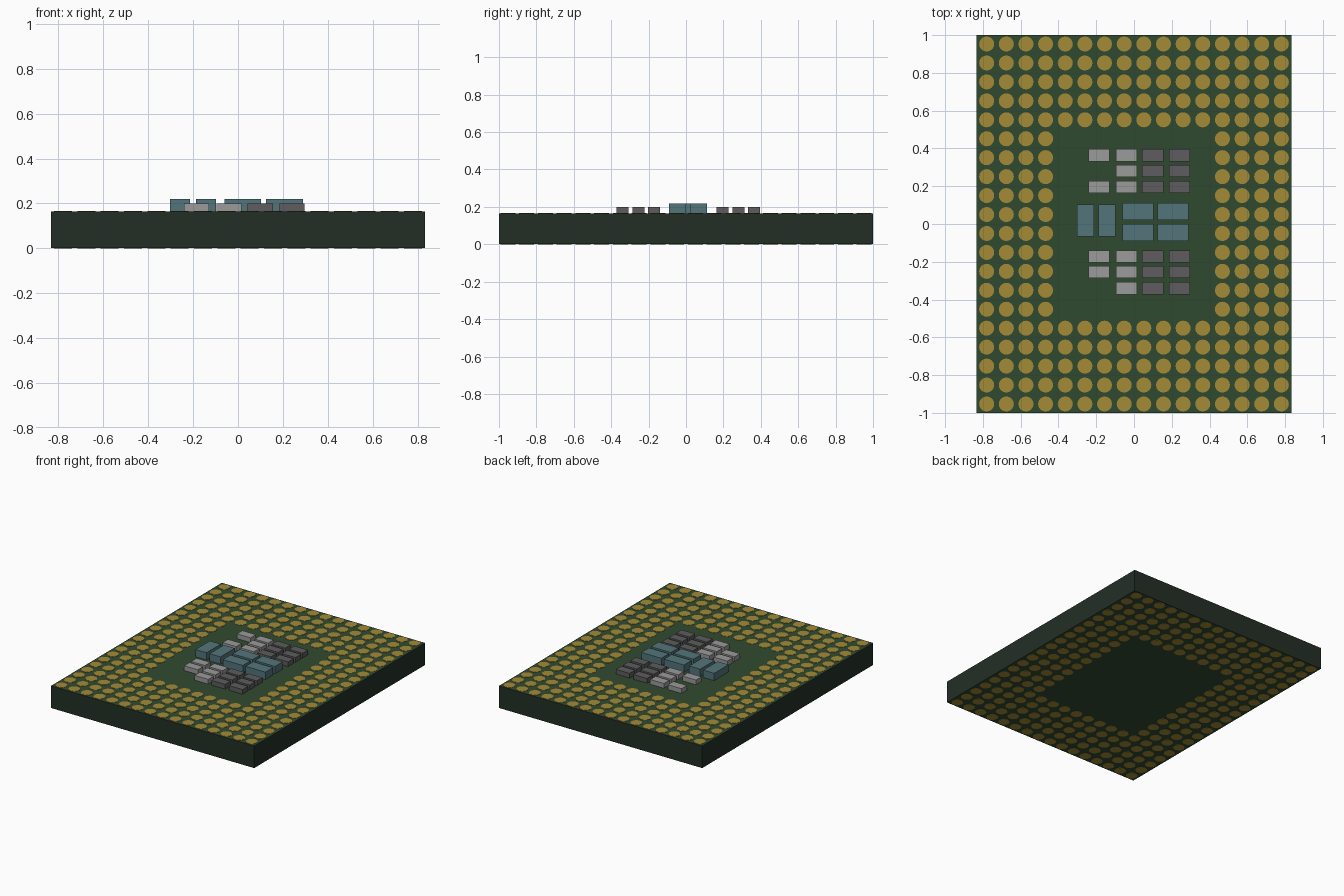
import bpy, bmesh
from mathutils import Matrix

if "Cube" in bpy.data.objects:
    bpy.data.objects.remove(bpy.data.objects["Cube"])


def material(name, rgb):
    m = bpy.data.materials.new(name)
    lin = [((c / 255 + 0.055) / 1.055) ** 2.4 for c in rgb]
    m.diffuse_color = (*lin, 1)
    m.use_nodes = True
    m.node_tree.nodes["Principled BSDF"].inputs["Base Color"].default_value = m.diffuse_color
    return m


GREEN = material("board green", (48, 74, 48))
EDGE = material("dark edge green", (35, 47, 37))
GOLD = material("contact gold", (164, 139, 54))
LIGHT = material("light grey", (155, 155, 155))
DARK = material("dark grey", (94, 92, 94))
BLUE = material("slate blue", (83, 117, 122))

TOP = 0.165


def finish(bm, name, *mats):
    me = bpy.data.meshes.new(name)
    bm.to_mesh(me)
    bm.free()
    for m in mats:
        me.materials.append(m)
    ob = bpy.data.objects.new(name, me)
    bpy.context.collection.objects.link(ob)
    return ob


def add_box(bm, x0, x1, y0, y1, z0, z1):
    mat = (Matrix.Translation(((x0 + x1) / 2, (y0 + y1) / 2, (z0 + z1) / 2))
           @ Matrix.Diagonal((x1 - x0, y1 - y0, z1 - z0, 1)))
    bmesh.ops.create_cube(bm, size=1, matrix=mat)


# board: green faces, darker edge walls
bm = bmesh.new()
add_box(bm, -0.833, 0.833, -1, 1, 0.001, TOP)
bm.normal_update()
for f in bm.faces:
    f.material_index = 0 if abs(f.normal.z) > 0.5 else 1
finish(bm, "board", GREEN, EDGE)


# contact pads: 16 x 20 grid with an empty window, thin plates on both faces
def contact_pads(name, z):
    bm = bmesh.new()
    for i in range(16):
        for j in range(20):
            if 4 <= i < 12 and 5 <= j < 15:
                continue
            pos = ((i - 7.5) * 0.104, (j - 9.5) * 0.1003, z)
            bmesh.ops.create_cone(bm, cap_ends=True, segments=16, radius1=0.04,
                                  radius2=0.04, depth=0.002,
                                  matrix=Matrix.Translation(pos))
    finish(bm, name, GOLD)


contact_pads("top_contacts", TOP + 0.001)
contact_pads("bottom_contacts", 0.001)

# small capacitors: two light columns, two dark columns, two slots left empty
columns = (-0.185, -0.04, 0.099, 0.241)
rows = (0.364, 0.281, 0.195, -0.172, -0.255, -0.34)
light, dark = bmesh.new(), bmesh.new()
for c, x in enumerate(columns):
    for r, y in enumerate(rows):
        if c == 0 and r in (1, 5):
            continue
        add_box(light if c < 2 else dark, x - 0.056, x + 0.056,
                y - 0.032, y + 0.032, TOP - 0.002, 0.2)
finish(light, "light_capacitors", LIGHT)
finish(dark, "dark_capacitors", DARK)

# taller blue components: two upright, four lying
bm = bmesh.new()
for x in (-0.258, -0.143):
    add_box(bm, x - 0.045, x + 0.045, -0.065, 0.103, TOP - 0.002, 0.219)
for x in (0.021, 0.207):
    for y in (0.066, -0.046):
        add_box(bm, x - 0.082, x + 0.082, y - 0.045, y + 0.045, TOP - 0.002, 0.219)
finish(bm, "blue_components", BLUE)
